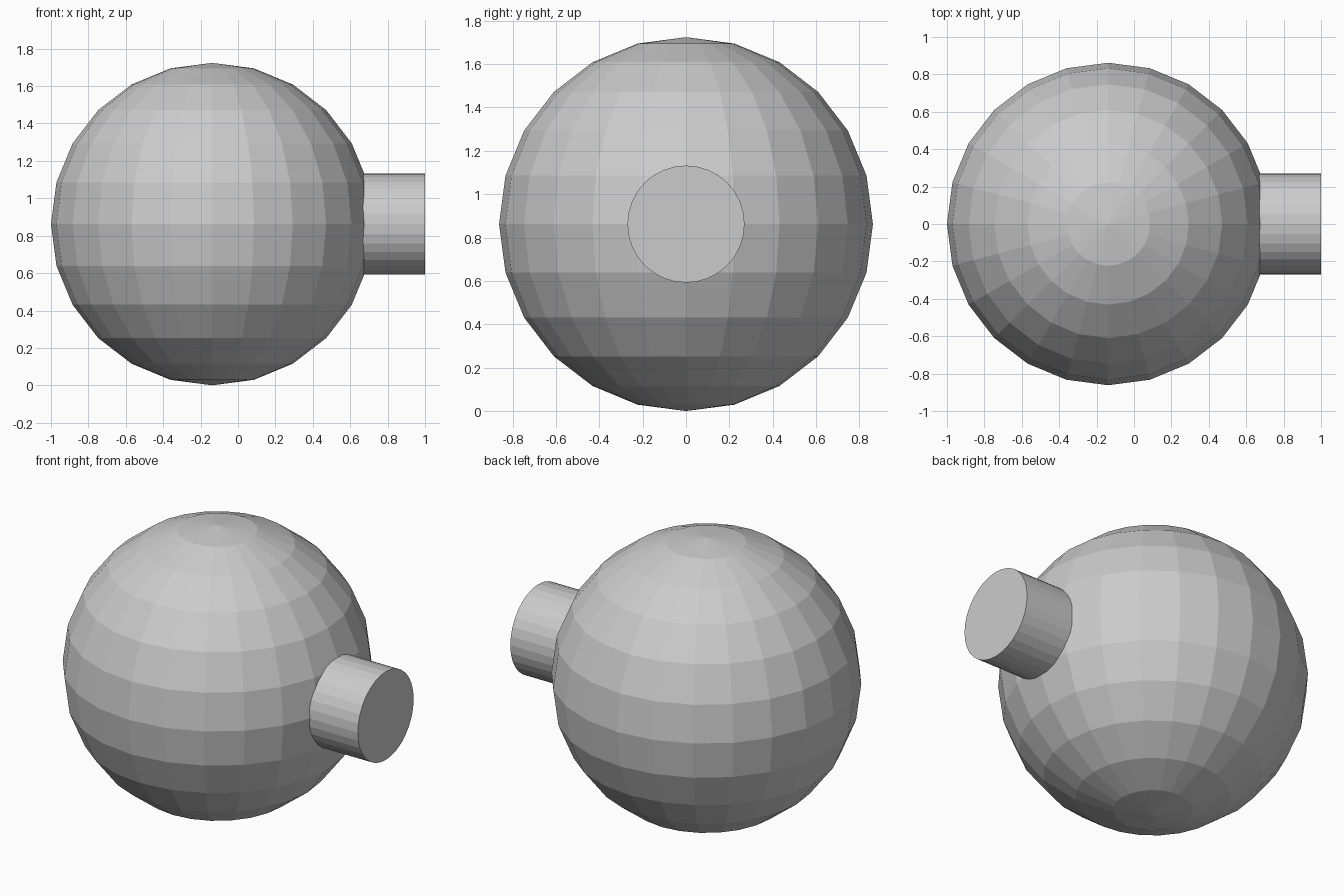
import bpy
from math import pi

if "Cube" in bpy.data.objects:
    bpy.data.objects.remove(bpy.data.objects["Cube"])

RADIUS = 0.862
CX = -1 + RADIUS

# Faceted ball resting on the ground
bpy.ops.mesh.primitive_uv_sphere_add(segments=24, ring_count=12, radius=RADIUS,
                                     location=(CX, 0, RADIUS))
bpy.context.object.name = "ball_body"

# Round stub on the right side, sunk into the ball
start, end = 0.45, 1.0
bpy.ops.mesh.primitive_cylinder_add(vertices=32, radius=0.27, depth=end - start,
                                    location=((start + end) / 2, 0, RADIUS),
                                    rotation=(0, pi / 2, 0))
bpy.context.object.name = "side_stub"
